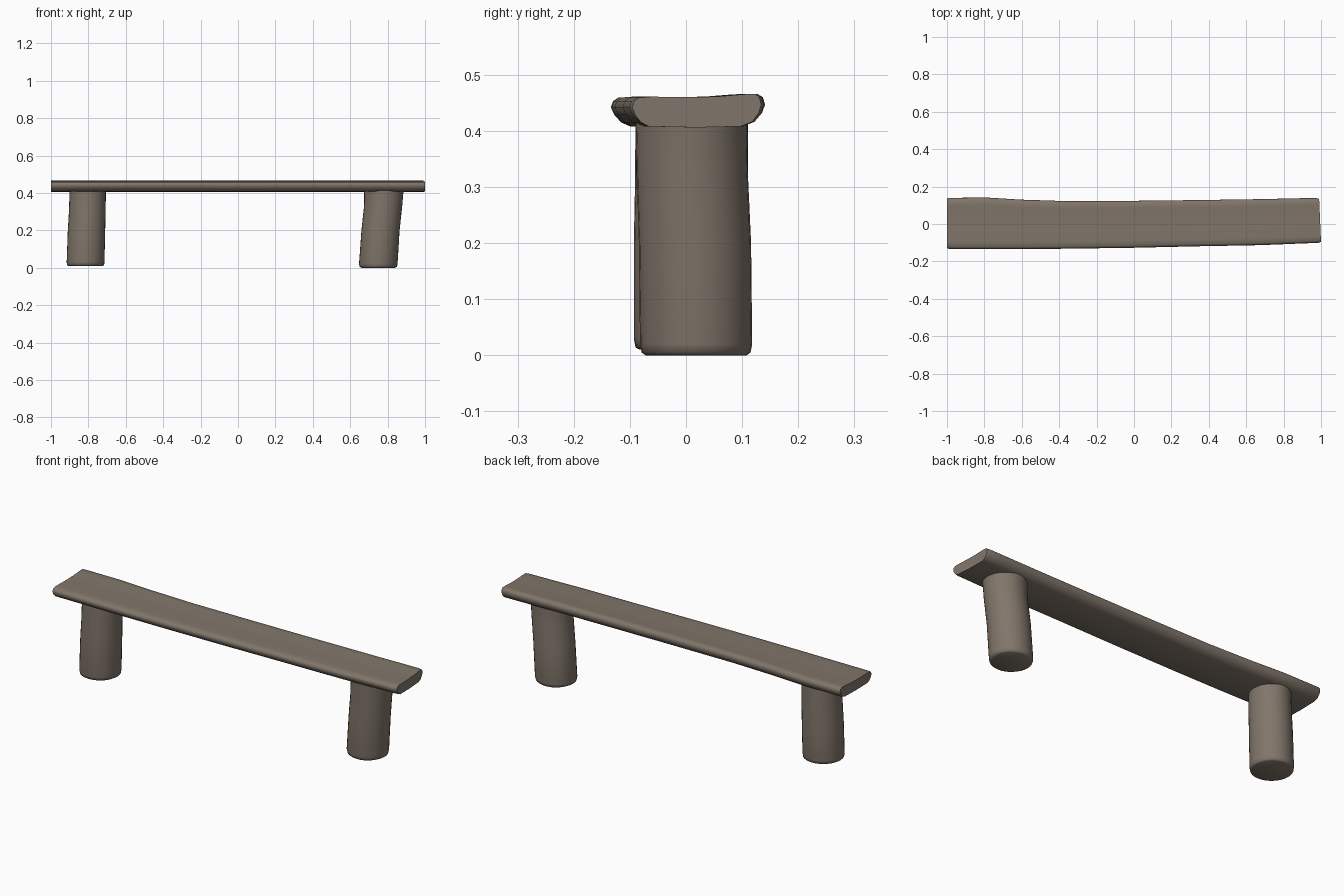
import bpy, bmesh, math

cube = bpy.data.objects.get("Cube")
if cube:
    bpy.data.objects.remove(cube)

stone = bpy.data.materials.new("brown_grey_stone")
stone.use_nodes = True
stone.diffuse_color = (0.22, 0.18, 0.145, 1)
stone.node_tree.nodes["Principled BSDF"].inputs["Base Color"].default_value = (0.22, 0.18, 0.145, 1)


def loft(name, rings, angle):
    """Skin a row of matching closed rings and cap both ends."""
    bm = bmesh.new()
    rows = [[bm.verts.new(p) for p in ring] for ring in rings]
    count = len(rows[0])
    for a, b in zip(rows, rows[1:]):
        for i in range(count):
            j = (i + 1) % count
            bm.faces.new((a[i], a[j], b[j], b[i]))
    bm.faces.new(rows[0])
    bm.faces.new(rows[-1])
    bmesh.ops.recalc_face_normals(bm, faces=bm.faces)
    mesh = bpy.data.meshes.new(name)
    bm.to_mesh(mesh)
    bm.free()
    mesh.materials.append(stone)
    obj = bpy.data.objects.new(name, mesh)
    bpy.context.collection.objects.link(obj)
    bpy.ops.object.select_all(action="DESELECT")
    obj.select_set(True)
    bpy.context.view_layer.objects.active = obj
    bpy.ops.object.shade_smooth_by_angle(angle=math.radians(angle))
    return obj


# Plank: worn cross-section (fraction of width, z), with a slightly dished top
section = [(0.13, 0.408), (0.5, 0.406), (0.84, 0.408), (0.93, 0.416), (0.98, 0.432),
           (1.0, 0.447), (0.985, 0.46), (0.95, 0.466), (0.85, 0.465), (0.65, 0.461),
           (0.4, 0.460), (0.15, 0.461), (0.05, 0.459), (0.015, 0.453), (0.0, 0.442),
           (0.025, 0.428), (0.07, 0.415)]
# Stations along the plank: x, front edge y, back edge y
stations = [(-1.0, -0.128, 0.135), (-0.99, -0.134, 0.14), (-0.78, -0.134, 0.141),
            (-0.6, -0.134, 0.13), (-0.35, -0.132, 0.122), (0.0, -0.127, 0.124),
            (0.35, -0.119, 0.128), (0.68, -0.113, 0.133), (0.9, -0.104, 0.138),
            (0.98, -0.101, 0.139), (0.995, -0.096, 0.134)]
loft("plank", [[(x + 0.01 * (1 - t) * (x > 0.95) - 0.005 * (x > 0.95), y0 + t * (y1 - y0), z)
                for t, z in section] for x, y0, y1 in stations], 50)


# Legs: leaning round posts with softened feet
def leg(name, levels):
    sides = 32
    rings = []
    for z, cx, cy, rx, ry in levels:
        rings.append([(cx + rx * math.cos(math.tau * i / sides),
                       cy + ry * math.sin(math.tau * i / sides), z) for i in range(sides)])
    loft(name, rings, 60)


leg("right_leg", [(0.01, -0.815, 0.01, 0.092, 0.092), (0.014, -0.815, 0.01, 0.099, 0.1),
                  (0.03, -0.815, 0.01, 0.101, 0.103), (0.2, -0.81, 0.01, 0.1, 0.103),
                  (0.3, -0.806, 0.01, 0.098, 0.101), (0.42, -0.803, 0.01, 0.097, 0.1)])
leg("left_leg", [(0.0, 0.75, 0.018, 0.09, 0.09), (0.005, 0.75, 0.018, 0.1, 0.097),
                 (0.02, 0.75, 0.018, 0.103, 0.1), (0.2, 0.762, 0.016, 0.102, 0.1),
                 (0.33, 0.776, 0.011, 0.102, 0.099), (0.39, 0.779, 0.01, 0.104, 0.099),
                 (0.42, 0.78, 0.01, 0.108, 0.1)])
